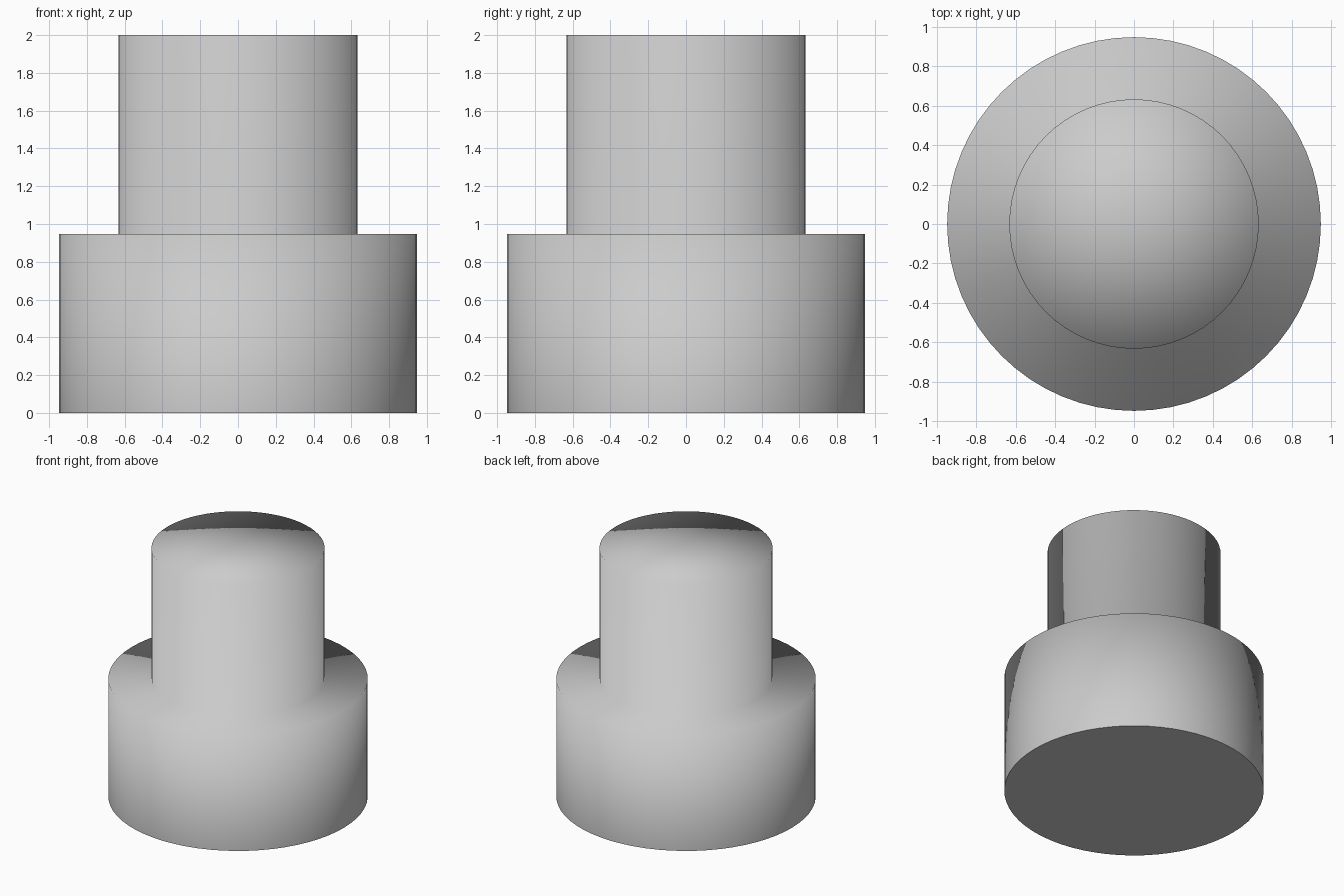
import bpy, bmesh
from math import cos, sin, tau

if "Cube" in bpy.data.objects:
    bpy.data.objects.remove(bpy.data.objects["Cube"])

SEGMENTS = 64
# Outer profile (radius, height) from bottom rim to top rim
PROFILE = [(0.947, 0.0), (0.947, 0.948), (0.632, 0.948), (0.632, 2.0)]

bm = bmesh.new()


def ring(radius, z):
    return [bm.verts.new((radius * cos(tau * i / SEGMENTS),
                          radius * sin(tau * i / SEGMENTS), z))
            for i in range(SEGMENTS)]


rings = [ring(r, z) for r, z in PROFILE]

# Walls and ledge, shaded as one continuous smooth surface
for low, high in zip(rings, rings[1:]):
    for i in range(SEGMENTS):
        j = (i + 1) % SEGMENTS
        bm.faces.new((low[i], low[j], high[j], high[i]))

# Top cap as a fan so the smooth shading rolls over it
centre = bm.verts.new((0, 0, PROFILE[-1][1]))
top = rings[-1]
for i in range(SEGMENTS):
    bm.faces.new((top[i], top[(i + 1) % SEGMENTS], centre))
for face in bm.faces:
    face.smooth = True

# Flat base with a crisp rim
base = bm.faces.new(rings[0][::-1])
base.smooth = False
for edge in base.edges:
    edge.smooth = False

mesh = bpy.data.meshes.new("stepped_plug")
bm.to_mesh(mesh)
bm.free()
plug = bpy.data.objects.new("stepped_plug", mesh)
bpy.context.collection.objects.link(plug)
